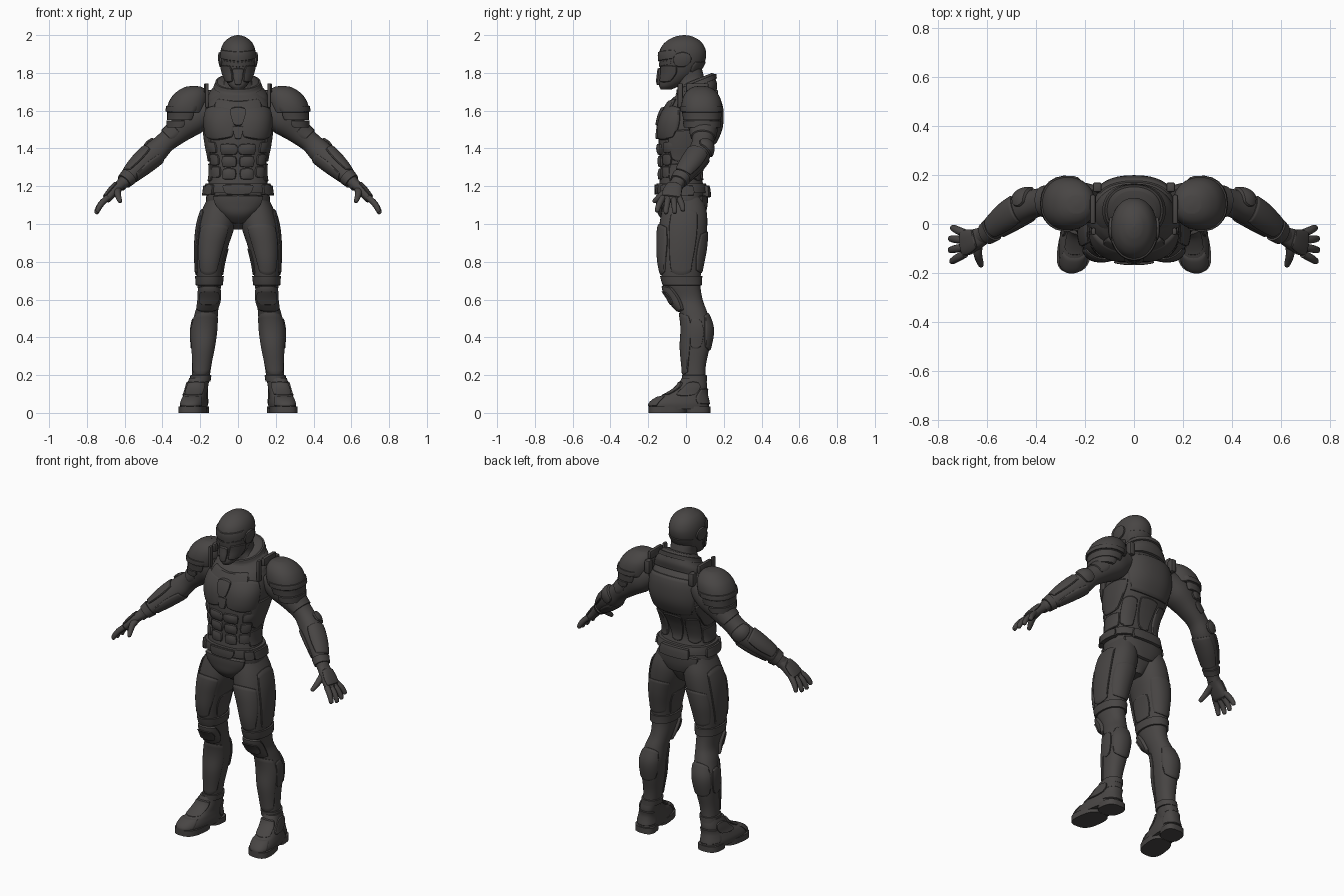
import bpy, bmesh
from math import sin, cos, pi, radians, sqrt, copysign
from mathutils import Vector

if "Cube" in bpy.data.objects:
    bpy.data.objects.remove(bpy.data.objects["Cube"])

armour = bpy.data.materials.new("dark_armour")
armour.use_nodes = True
armour.diffuse_color = (0.065, 0.06, 0.058, 1)
armour.node_tree.nodes["Principled BSDF"].inputs["Base Color"].default_value = armour.diffuse_color


def finish(name, bm, paired):
    """Turn a bmesh into a smooth object, mirrored across x when paired."""
    bmesh.ops.remove_doubles(bm, verts=bm.verts, dist=0.0002)
    mesh = bpy.data.meshes.new(name)
    bm.to_mesh(mesh)
    bm.free()
    mesh.materials.append(armour)
    mesh.shade_smooth()
    mesh.set_sharp_from_angle(angle=radians(38))
    obj = bpy.data.objects.new(name, mesh)
    bpy.context.collection.objects.link(obj)
    if paired:
        obj.modifiers.new("Mirror", "MIRROR")
    return obj


def skin(bm, rows):
    """Join rows of points into quads and return the rows of vertices."""
    grid = [[bm.verts.new(p) for p in row] for row in rows]
    for low, high in zip(grid, grid[1:]):
        for i in range(len(low) - 1):
            bm.faces.new((low[i], low[i + 1], high[i + 1], high[i]))
    return grid


class Form:
    """A smooth body built on cross-sections; armour plates sit on it.
    Upright rows are z, x, y, width, depth; path rows are x, y, z, thickness, depth."""

    def __init__(self, rows, power=2.2, upright=True, paired=True, yaw=0, tilt=0):
        self.power, self.upright, self.paired = power, upright, paired
        self.yaw, self.tilt = yaw, tilt
        if upright:
            self.t = [r[0] for r in rows]
            self.keys = [(x, y, z, a, b) for z, x, y, a, b in rows]
        else:
            self.t = list(range(len(rows)))
            self.keys = rows

    def slope(self, i, c):
        lo, hi = max(i - 1, 0), min(i + 1, len(self.t) - 1)
        return (self.keys[hi][c] - self.keys[lo][c]) / (self.t[hi] - self.t[lo])

    def at(self, t):
        t = min(max(t, self.t[0]), self.t[-1])
        i = max(k for k in range(len(self.t) - 1) if self.t[k] <= t)
        d = self.t[i + 1] - self.t[i]
        f = (t - self.t[i]) / d
        g = f * f * (3 - 2 * f)
        return [self.keys[i][c] * (1 - g) + self.keys[i + 1][c] * g
                + d * f * (1 - f) * (self.slope(i, c) * (1 - f) - self.slope(i + 1, c) * f)
                for c in range(5)]

    def point(self, t, degrees, lift=0.0):
        v = self.at(t)
        side, back = Vector((1, 0, 0)), Vector((0, 1, 0))
        if not self.upright:
            along = (Vector(self.at(t + 0.1)[:3]) - Vector(self.at(t - 0.1)[:3])).normalized()
            back = (back - along * back.dot(along)).normalized()
            side = back.cross(along)
        c, s = cos(radians(degrees)), sin(radians(degrees))
        e = 2 / self.power
        p = (Vector(v[:3]) + side * (max(v[3], 0.002) + lift) * copysign(abs(c) ** e, c)
             + back * (max(v[4], 0.002) + lift) * copysign(abs(s) ** e, s))
        p.x -= self.yaw * (p.y - 0.05)
        p.z += self.tilt * (p.y - 0.05)
        return p

    def build(self, name, steps=6, sides=36):
        bm = bmesh.new()
        ts = [a + (b - a) * k / steps for a, b in zip(self.t, self.t[1:]) for k in range(steps)]
        rows = [[self.point(t, 360 * i / sides) for i in range(sides + 1)] for t in ts + [self.t[-1]]]
        grid = skin(bm, rows)
        bm.faces.new(grid[0][-2::-1])
        bm.faces.new(grid[-1][:-1])
        return finish(name, bm, self.paired)


def plate(name, form, angle, half, low, high, lift=0.01, rounding=0.5, taper=0.0, bulge=0.0, dip=0.0):
    """Raised armour plate on a form: 0 is the outer side, 90 the back, 270 the front."""
    ring = half == 180
    n = 36 if ring else 14
    line = [2 * i / n - 1 for i in range(n + 1)]
    edged = [-1, -1, -0.93] + line[1:-1] + [0.93, 1, 1]
    heights = [-1, 0.5] + [1] * (len(edged) - 4) + [0.5, -1]
    across = list(zip(line, [1] * len(line))) if ring else list(zip(edged, heights))
    k = 0 if ring else rounding
    rows = []
    for v, hv in zip(edged, heights):
        row = []
        for u, hu in across:
            uu, vv = u * sqrt(1 - k * v * v / 2), v * sqrt(1 - k * u * u / 2)
            t = (low + high) / 2 + vv * (high - low) / 2 - dip * (1 - abs(uu))
            raised = bulge * (1 - u * u) * (1 - v * v)
            row.append(form.point(t, angle + uu * half * (1 + taper * vv), lift * min(hu, hv) + raised))
        rows.append(row)
    bm = bmesh.new()
    skin(bm, rows)
    return finish(name, bm, form.paired or (not ring and angle not in (90, 270)))


def block(name, centre, size, paired=False, bevel=0.008):
    bm = bmesh.new()
    bmesh.ops.create_cube(bm, size=1)
    bmesh.ops.scale(bm, vec=size, verts=bm.verts)
    bmesh.ops.bevel(bm, geom=bm.edges[:], offset=bevel, segments=2, affect="EDGES", profile=0.5)
    bmesh.ops.translate(bm, vec=centre, verts=bm.verts)
    return finish(name, bm, paired)


# Torso, with neck
torso = Form([(0.97, 0, 0, .03, .05), (1.04, 0, -.015, .11, .1), (1.1, 0, -.015, .165, .115),
              (1.18, 0, -.022, .163, .122), (1.26, 0, -.028, .15, .108), (1.34, 0, -.018, .153, .12),
              (1.42, 0, 0, .168, .145), (1.5, 0, .02, .178, .16), (1.58, 0, .032, .178, .155),
              (1.65, 0, .045, .16, .13), (1.7, 0, .05, .12, .09), (1.75, 0, .03, .075, .075),
              (1.82, 0, .015, .07, .07)], power=2.4, paired=False)
torso.build("torso")
plate("chest_plate", torso, 307, 35, 1.445, 1.625, .012, .6, bulge=.014)
plate("upper_chest_trim", torso, 270, 42, 1.605, 1.665, .012, .3, dip=.015)
plate("sternum_plate", torso, 270, 8, 1.52, 1.62, .026, .7, .4)
plate("sternum_lower_plate", torso, 270, 5, 1.45, 1.52, .018, .5, .3)
for row in range(3):
    base = 1.235 + row * 0.065
    plate("abdomen_plate", torso, 285, 13 + row, base, base + .06, .009, .5, bulge=.008)
    plate("oblique_plate", torso, 318 + row * 3, 15, base + .01, base + .07, .008, .5, bulge=.004)
plate("rib_plate", torso, 0, 34, 1.33, 1.5, .009, .5, .3)
plate("waist_side_plate", torso, 0, 30, 1.225, 1.32, .007, .4)
plate("upper_back_plate", torso, 90, 55, 1.42, 1.66, .012, .4, .15)
plate("spine_plate", torso, 90, 14, 1.23, 1.41, .009, .4, .4)
plate("lower_back_plate", torso, 50, 20, 1.23, 1.4, .008, .6, bulge=.006)
plate("groin_plate", torso, 270, 34, 1.0, 1.155, .018, .3, .45, bulge=.01)
plate("seat_plate", torso, 90, 40, 1.04, 1.155, .014, .5, .4)

# Belt with buckle and pouches
plate("belt", torso, 270, 180, 1.163, 1.215, .015)
plate("buckle", torso, 270, 22, 1.155, 1.21, .024, .4, .2)
plate("belt_pouch", torso, 325, 12, 1.155, 1.21, .026, .3)
plate("hip_pouch", torso, 0, 24, 1.15, 1.205, .024, .3)
plate("belt_back_pack", torso, 90, 28, 1.14, 1.205, .03, .3)

# Collar and shoulder straps
collar = Form([(1.65, 0, .04, .165, .12), (1.69, 0, .045, .152, .12), (1.73, 0, .055, .118, .1),
               (1.755, 0, .055, .108, .095), (1.765, 0, .055, .09, .08)], paired=False, tilt=.4)
collar.build("collar")
plate("collar_rim", collar, 90, 180, 1.725, 1.752, .008)
block("strap_front", (.165, -.03, 1.68), (.02, .03, .13), True)
block("strap_top", (.168, .06, 1.72), (.024, .12, .05), True)
block("strap_back", (.15, .15, 1.67), (.035, .04, .08), True)

# Helmet
head = Form([(1.712, 0, -.105, .025, .028), (1.73, 0, -.09, .045, .052), (1.76, 0, -.062, .064, .078),
             (1.8, 0, -.036, .08, .1), (1.85, 0, -.022, .091, .118), (1.9, 0, -.018, .094, .125),
             (1.94, 0, -.016, .086, .113), (1.97, 0, -.013, .067, .087), (1.99, 0, -.011, .039, .051),
             (1.997, 0, -.01, .02, .026), (2.0, 0, -.01, .003, .004)], power=2.1, paired=False)
head.build("helmet")
plate("brow_plate", head, 270, 74, 1.875, 1.925, .006, .3, dip=.014)
plate("visor", head, 270, 62, 1.845, 1.868, .003, .2, dip=.014)
plate("face_mask", head, 270, 17, 1.735, 1.825, .013, .4, .1, bulge=.006)
plate("cheek_plate", head, 322, 31, 1.75, 1.84, .008, .5)
plate("ear_disc", head, 0, 21, 1.83, 1.91, .009, 1, bulge=.003)
plate("nape_plate", head, 90, 62, 1.8, 1.86, .006, .4)

# Pauldrons: dome and overlapping bands
pad = Form([(1.49, .3, .085, .072, .085), (1.56, .282, .085, .088, .096), (1.62, .27, .083, .097, .1),
            (1.67, .256, .082, .089, .09), (1.705, .243, .08, .067, .066), (1.725, .236, .08, .036, .035),
            (1.732, .234, .08, .004, .004)])
plate("pauldron_dome", pad, 0, 180, 1.59, 1.731, .008)
plate("pauldron_ridge", pad, 0, 120, 1.595, 1.625, .014, .1)
plate("pauldron_middle_band", pad, 0, 115, 1.55, 1.592, .006, .1)
plate("pauldron_lower_band", pad, 0, 95, 1.51, 1.548, .008, .2)

# Arms
arm = Form([(.15, .08, 1.61, .07, .075), (.24, .088, 1.555, .085, .085), (.32, .092, 1.487, .065, .068),
            (.385, .088, 1.432, .055, .057), (.44, .072, 1.378, .062, .06), (.5, .036, 1.323, .056, .058),
            (.56, -.008, 1.268, .044, .047), (.6, -.038, 1.228, .034, .038), (.625, -.052, 1.2, .03, .036)],
           upright=False)
arm.build("arm")
plate("bicep_band", arm, 180, 100, 1.9, 2.7, .006, .3)
plate("elbow_guard", arm, 130, 55, 3.3, 4.15, .01, .7, bulge=.008)
plate("forearm_outer_plate", arm, 180, 70, 4.25, 6.3, .008, .4, bulge=.005)
plate("forearm_inner_plate", arm, 0, 80, 4.0, 6.2, .007, .4)
plate("wrist_cuff", arm, 0, 180, 6.4, 7.1, .008)

# Hands
palm = Form([(.605, -.042, 1.222, .026, .034), (.64, -.06, 1.192, .027, .042), (.67, -.073, 1.16, .025, .05),
             (.695, -.08, 1.13, .02, .05), (.703, -.081, 1.118, .008, .04)], 2.6, upright=False)
palm.build("palm", sides=24)
plate("hand_back_plate", palm, 180, 65, .8, 2.9, .006, .5)
for i, (reach, spread) in enumerate([(.94, .03), (1.05, .012), (1.03, -.006), (.88, -.022)]):
    y = -.122 + i * .028
    finger = [(.69 + d * reach, y - spread * f, 1.14 - drop * reach, r, r)
              for d, f, drop, r in [(0, 0, 0, .016), (.03, .5, .028, .016), (.05, .9, .058, .014),
                                    (.057, 1, .078, .011), (.059, 1, .083, .004)]]
    Form(finger, upright=False).build("finger", 4, 14)
thumb = [(.635, -.075, 1.185, .02, .02), (.638, -.115, 1.165, .018, .018), (.632, -.145, 1.14, .015, .015),
         (.624, -.168, 1.12, .011, .011), (.622, -.173, 1.115, .004, .004)]
Form(thumb, upright=False).build("thumb", 4, 14)

# Legs
leg = Form([(.1, .212, .05, .048, .06), (.17, .2, .045, .047, .058), (.25, .192, .045, .051, .06),
            (.35, .184, .052, .061, .073), (.45, .178, .058, .068, .076), (.53, .167, .04, .061, .073),
            (.6, .153, .01, .056, .078), (.68, .152, -.02, .063, .096), (.78, .149, -.026, .073, .11),
            (.88, .138, -.02, .086, .12), (.98, .118, -.015, .098, .127), (1.06, .104, -.01, .092, .12),
            (1.14, .09, -.01, .07, .1)])
leg.build("leg")
plate("thigh_outer_plate", leg, 0, 32, .73, 1.08, .009, .4, .1)
plate("thigh_front_plate", leg, 275, 45, .73, 1.0, .009, .5, .15, bulge=.008)
plate("thigh_back_plate", leg, 90, 50, .74, .96, .007, .5, bulge=.006)
plate("thigh_inner_plate", leg, 180, 32, .73, .87, .006, .5)
plate("thigh_cuff", leg, 0, 180, .675, .725, .009)
plate("knee_guard", leg, 270, 62, .535, .675, .014, .6, bulge=.02)
plate("knee_cap", leg, 270, 38, .57, .645, .034, .7)
plate("shin_plate", leg, 270, 68, .2, .53, .008, .4, .1, bulge=.005)
plate("calf_plate", leg, 90, 60, .33, .53, .008, .7, bulge=.006)
plate("calf_side_plate", leg, 0, 24, .34, .5, .007, .7)
plate("ankle_cuff", leg, 0, 180, .165, .2, .008)

# Boots
boot = Form([(.02, .222, -.035, .066, .158), (.05, .222, -.036, .068, .156), (.08, .22, -.022, .062, .135),
             (.105, .217, .005, .056, .104), (.14, .213, .032, .054, .08), (.185, .206, .042, .05, .064)],
            2.5, yaw=.13)
boot.build("boot")
plate("toe_cap", boot, 270, 50, .035, .088, .007, .3)
plate("instep_plate", boot, 270, 48, .095, .165, .01, .4)
plate("heel_guard", boot, 90, 62, .045, .13, .007, .4)
plate("ankle_disc", boot, 0, 28, .09, .165, .008, .9)
for part, y, width, length in [("heel_sole", .066, .064, .063), ("front_sole", -.098, .071, .1)]:
    Form([(h, .222, y, width, length) for h in (0, .035)], 2.8, yaw=.13).build(part, 2)
